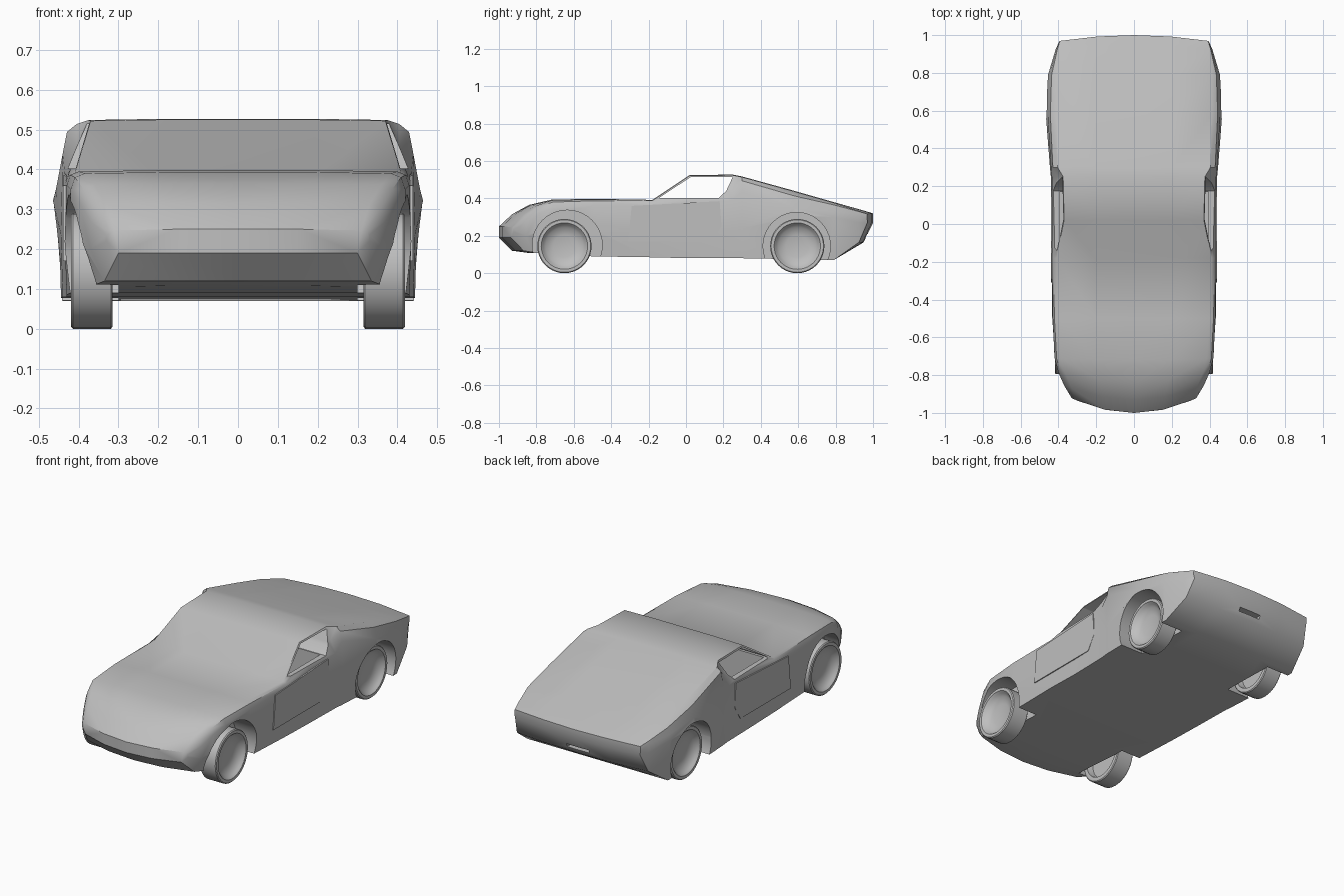
import bpy, bmesh, math

if "Cube" in bpy.data.objects:
    bpy.data.objects.remove(bpy.data.objects["Cube"])

grey = bpy.data.materials.new("body grey")
grey.diffuse_color = (0.52, 0.52, 0.52, 1)
grey.use_nodes = True
grey.node_tree.nodes["Principled BSDF"].inputs["Base Color"].default_value = grey.diffuse_color


def make(name, bm):
    bmesh.ops.recalc_face_normals(bm, faces=bm.faces)
    me = bpy.data.meshes.new(name)
    bm.to_mesh(me)
    bm.free()
    me.materials.append(grey)
    ob = bpy.data.objects.new(name, me)
    bpy.context.collection.objects.link(ob)
    return ob


def prism(name, profile, x0, x1):
    """Side-view (y, z) outline extruded from x0 to x1."""
    bm = bmesh.new()
    a = [bm.verts.new((x0, y, z)) for y, z in profile]
    b = [bm.verts.new((x1, y, z)) for y, z in profile]
    bm.faces.new(a)
    bm.faces.new(b)
    n = len(a)
    for i in range(n):
        bm.faces.new((a[i], a[(i + 1) % n], b[(i + 1) % n], b[i]))
    return make(name, bm)


def select(ob):
    bpy.ops.object.select_all(action='DESELECT')
    ob.select_set(True)
    bpy.context.view_layer.objects.active = ob


def cut(ob, cutter):
    cutter.hide_render = True
    m = ob.modifiers.new("cut", 'BOOLEAN')
    m.operation = 'DIFFERENCE'
    m.solver = 'EXACT'
    m.object = cutter
    select(ob)
    bpy.ops.object.modifier_apply(modifier=m.name)
    bpy.data.objects.remove(cutter)


def smooth(ob, angle=35):
    select(ob)
    bpy.ops.object.shade_smooth_by_angle(angle=math.radians(angle))


def circle(y, z, r, n=40):
    return [(y + r * math.cos(2 * math.pi * i / n),
             z + r * math.sin(2 * math.pi * i / n)) for i in range(n)]


# Body sections: y, bottom z, top z, bottom half width, middle half width,
# middle z, shoulder half width, shoulder z, top half width
stations = [
    (-1.00, .19, .25, .30, .33, .22, .33, .235, .31),
    (-.93, .12, .315, .335, .37, .20, .37, .27, .33),
    (-.84, .108, .365, .365, .40, .22, .40, .32, .36),
    (-.72, .105, .393, .40, .42, .22, .42, .35, .385),
    (-.50, .09, .398, .42, .435, .22, .43, .36, .40),
    (-.18, .085, .392, .43, .435, .22, .435, .36, .41),
    (.02, .08, .525, .43, .435, .22, .43, .385, .37),
    (.25, .08, .527, .435, .44, .22, .435, .39, .375),
    (.30, .08, .517, .44, .445, .24, .44, .44, .405),
    (.58, .075, .440, .45, .467, .31, .457, .35, .41),
    (.79, .07, .380, .44, .455, .30, .447, .33, .41),
    (.95, .165, .335, .41, .415, .27, .41, .315, .395),
    (1.0, .27, .32, .39, .395, .29, .395, .31, .385),
]


def bend(x, y):
    """Sweep nose and tail back towards the corners."""
    if y < -.7:
        return y + .72 * x * x * (-.7 - y) / .3
    if y > .8:
        return y - .2 * x * x * (y - .8) / .2
    return y


bm = bmesh.new()
for side in (1, -1):
    rings = []
    for y, zb, zt, wb, wm, zm, ws, zs, wt in stations:
        k = .5 if 0 < y < .28 else .7
        pts = [(0, zt), (wt * .5, zt), (wt, zt - .003),
               (wt + k * (ws - wt), zs + k * (zt - zs)),
               (ws, zs), (wm, zm), (wb, zb), (wb * .5, zb), (0, zb)]
        rings.append([bm.verts.new((side * x, bend(x, y), z)) for x, z in pts])
    for a, b in zip(rings, rings[1:]):
        for i in range(8):
            bm.faces.new((a[i], a[i + 1], b[i + 1], b[i]))
    for r in (rings[0], rings[-1]):
        bm.faces.new((r[0], r[1], r[7], r[8]))
        bm.faces.new((r[1], r[2], r[6], r[7]))
        bm.faces.new(r[2:7])
bmesh.ops.remove_doubles(bm, verts=bm.verts, dist=1e-5)
body = make("body", bm)

# Wheel arches
for s in (1, -1):
    cut(body, prism("front_arch_cutter", circle(-.635, .15, .187), s * .30, s * .6))
    cut(body, prism("rear_arch_cutter", circle(.592, .145, .18), s * .30, s * .6))

# Open side windows, leaving thin roof and windscreen, then the cabin well
cut(body, prism("window_cutter",
                [(-.145, .402), (.025, .514), (.25, .514), (.215, .44), (.175, .402)],
                -.6, .6))
cut(body, prism("cabin_cutter",
                [(-.13, .41), (.17, .41), (.17, .15), (-.13, .15)], -.395, .395))

# Slot in the tail
cut(body, prism("slot_cutter", [(.93, .19), (1.02, .19), (1.02, .21), (.93, .21)], -.07, .07))
smooth(body)

# Doors: thin raised plates
door = [(-.31, .17), (.14, .17), (.19, .25), (.18, .385), (-.29, .36)]
for s, label in ((1, "right"), (-1, "left")):
    prism(label + "_door", door, s * .431, s * .439)

# Wheels: revolved tyre and dished rim
wheel_profile = [(.35, 0), (.35, .11), (.315, .118), (.315, .14), (.319, .145),
                 (.414, .145), (.419, .14), (.419, .124), (.408, .114),
                 (.392, .10), (.382, .06), (.379, 0)]


def wheel(name, s, cy):
    bm = bmesh.new()
    n = 40
    rows = []
    for i in range(n):
        t = 2 * math.pi * i / n
        rows.append([bm.verts.new((s * x, cy + r * math.cos(t), .145 + r * math.sin(t)))
                     for x, r in wheel_profile])
    for i in range(n):
        a, b = rows[i], rows[(i + 1) % n]
        for j in range(len(a) - 1):
            bm.faces.new((a[j], a[j + 1], b[j + 1], b[j]))
    bmesh.ops.remove_doubles(bm, verts=bm.verts, dist=1e-5)
    smooth(make(name, bm))


for s, label in ((1, "right"), (-1, "left")):
    wheel("front_" + label + "_wheel", s, -.65)
    wheel("rear_" + label + "_wheel", s, .595)
